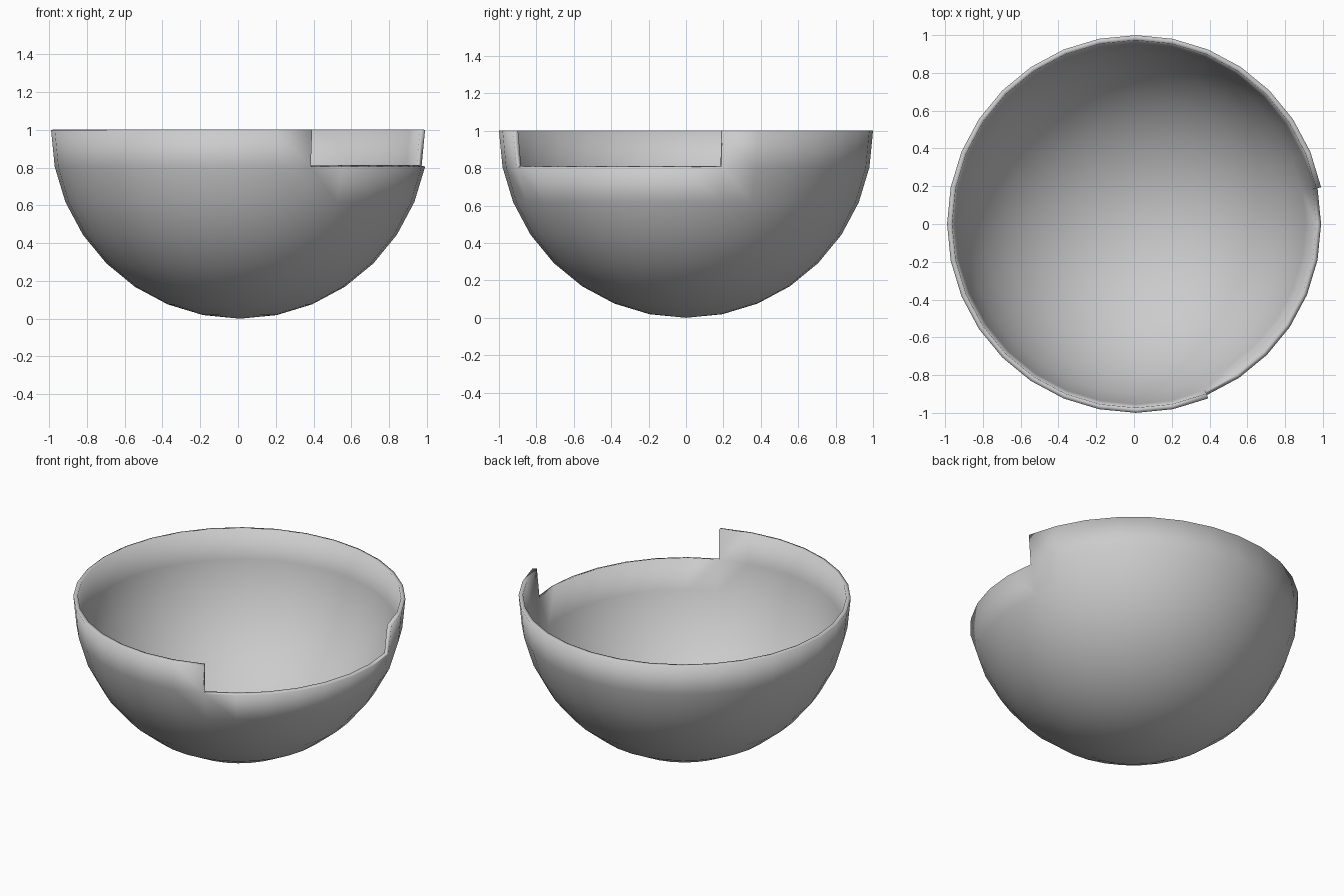
import bpy, bmesh, math

if "Cube" in bpy.data.objects:
    bpy.data.objects.remove(bpy.data.objects["Cube"])

# Lower half of a 32 x 16 sphere, standing on z = 0
bm = bmesh.new()
bmesh.ops.create_uvsphere(bm, u_segments=32, v_segments=16, radius=1.0)
upper = [v for v in bm.verts if v.co.z > 0.01]
bmesh.ops.delete(bm, geom=upper, context='VERTS')

# Notch: seven faces missing from the top row on the front right
def in_notch(face):
    c = face.calc_center_median()
    angle = math.degrees(math.atan2(c.y, c.x))
    return c.z > -0.15 and -67.5 < angle < 11.25

bmesh.ops.delete(bm, geom=[f for f in bm.faces if in_notch(f)], context='FACES')
bmesh.ops.translate(bm, verts=bm.verts, vec=(0.01, 0, 1.0))
bmesh.ops.recalc_face_normals(bm, faces=bm.faces)
# make the normals face outward
bm.faces.ensure_lookup_table()
bm.normal_update()
low = min(bm.faces, key=lambda f: f.calc_center_median().z)
if low.normal.z > 0:
    bmesh.ops.reverse_faces(bm, faces=bm.faces)
for f in bm.faces:
    f.smooth = True

mesh = bpy.data.meshes.new("bowl")
bm.to_mesh(mesh)
bm.free()
bowl = bpy.data.objects.new("bowl", mesh)
bpy.context.collection.objects.link(bowl)

# Thin wall, thickened inward
wall = bowl.modifiers.new("wall", 'SOLIDIFY')
wall.thickness = 0.027
wall.offset = -1
